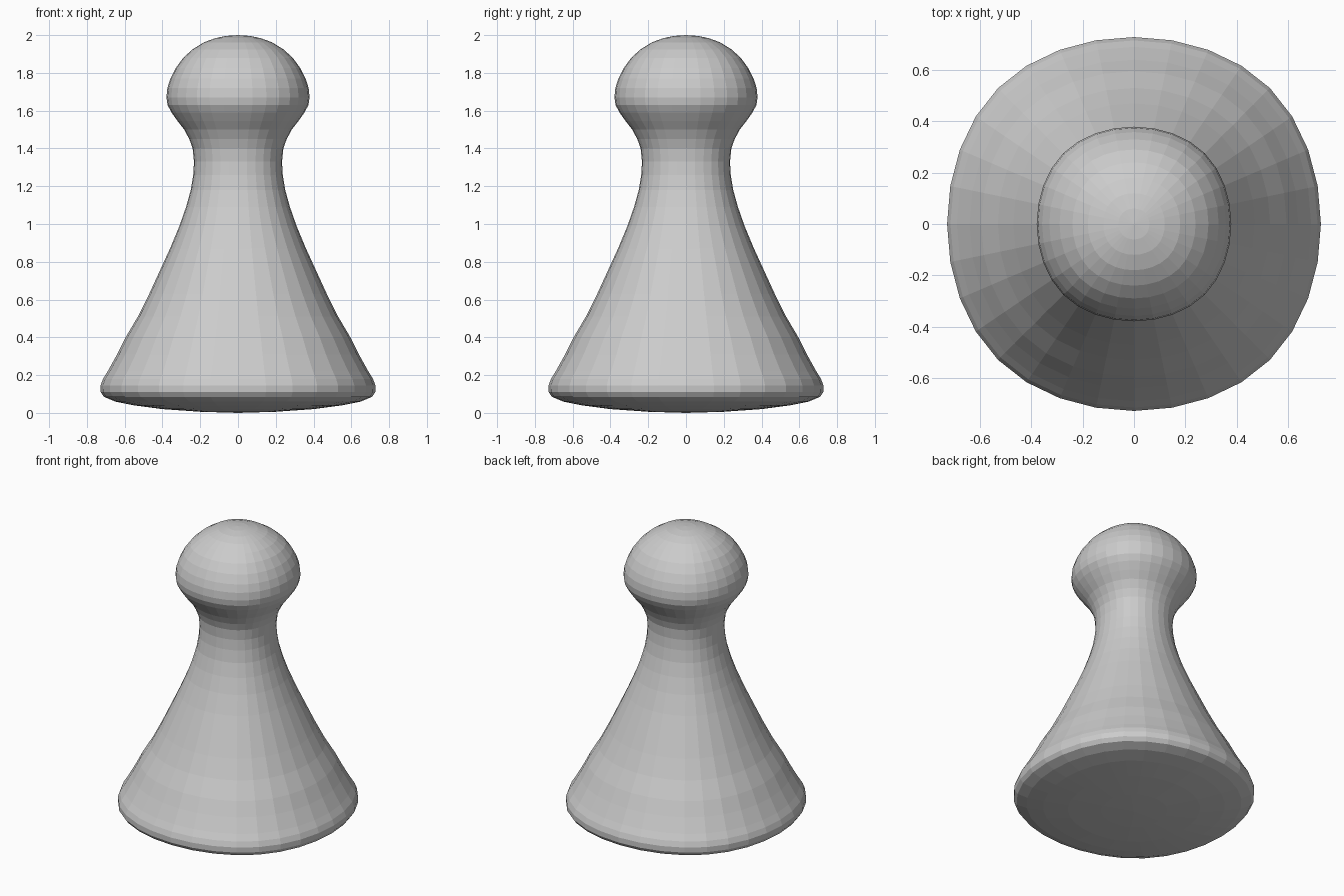
import bpy
import bmesh
from mathutils import Vector

cube = bpy.data.objects.get("Cube")
if cube:
    bpy.data.objects.remove(cube, do_unlink=True)

# Half silhouette (radius, height), grouped from the underside up
UNDERSIDE = [(.2, .006), (.4, .02), (.55, .04), (.65, .06), (.71, .085)]
SKIRT = [(.727, .11), (.728, .145), (.715, .18), (.69, .22), (.64, .31),
         (.595, .4), (.53, .51), (.47, .63), (.415, .75), (.36, .87)]
NECK = [(.31, .99), (.275, 1.09), (.25, 1.18), (.237, 1.26), (.233, 1.33),
        (.24, 1.4), (.258, 1.45), (.285, 1.5), (.32, 1.545)]
HEAD = [(.352, 1.59), (.373, 1.63), (.379, 1.67), (.374, 1.72), (.358, 1.77),
        (.33, 1.825), (.29, 1.88), (.24, 1.925), (.18, 1.962), (.12, 1.984),
        (.06, 1.996)]
HEIGHT = 2
STEPS = 8  # segments per quarter of the cross-section


def spline_point(a, b, c, d, t):
    """Uniform cubic B-spline point between b and c."""
    return (a * (1 - t) ** 3
            + b * (3 * t ** 3 - 6 * t ** 2 + 4)
            + c * (-3 * t ** 3 + 3 * t ** 2 + 3 * t + 1)
            + d * t ** 3) / 6


def rounded_square():
    """Nearly circular outline of a smoothed square, unit radius on the axes."""
    corners = [Vector(p) for p in ((1, 1), (-1, 1), (-1, -1), (1, -1))]
    points = []
    for side in range(4):
        control = [corners[(side + k - 1) % 4] for k in range(4)]
        points += [spline_point(*control, j / STEPS) for j in range(STEPS)]
    reach = max(p.x for p in points)
    return [p / reach for p in points]


def loft(name, profile, outline, bottom, top):
    """Skin scaled copies of the outline and close both ends with fans."""
    bm = bmesh.new()
    rings = [[bm.verts.new((p.x * r, p.y * r, z)) for p in outline]
             for r, z in profile]
    count = len(outline)
    for low, high in zip(rings, rings[1:]):
        for i in range(count):
            j = (i + 1) % count
            bm.faces.new((low[i], low[j], high[j], high[i]))
    for ring, z in ((rings[0], bottom), (rings[-1], top)):
        pole = bm.verts.new((0, 0, z))
        for i in range(count):
            bm.faces.new((ring[i], ring[(i + 1) % count], pole))
    bmesh.ops.recalc_face_normals(bm, faces=bm.faces)
    mesh = bpy.data.meshes.new(name)
    bm.to_mesh(mesh)
    bm.free()
    obj = bpy.data.objects.new(name, mesh)
    bpy.context.collection.objects.link(obj)
    return obj


# One-piece pawn: domed underside, flared skirt, slim neck, round head
loft("pawn_body", UNDERSIDE + SKIRT + NECK + HEAD, rounded_square(), 0, HEIGHT)
